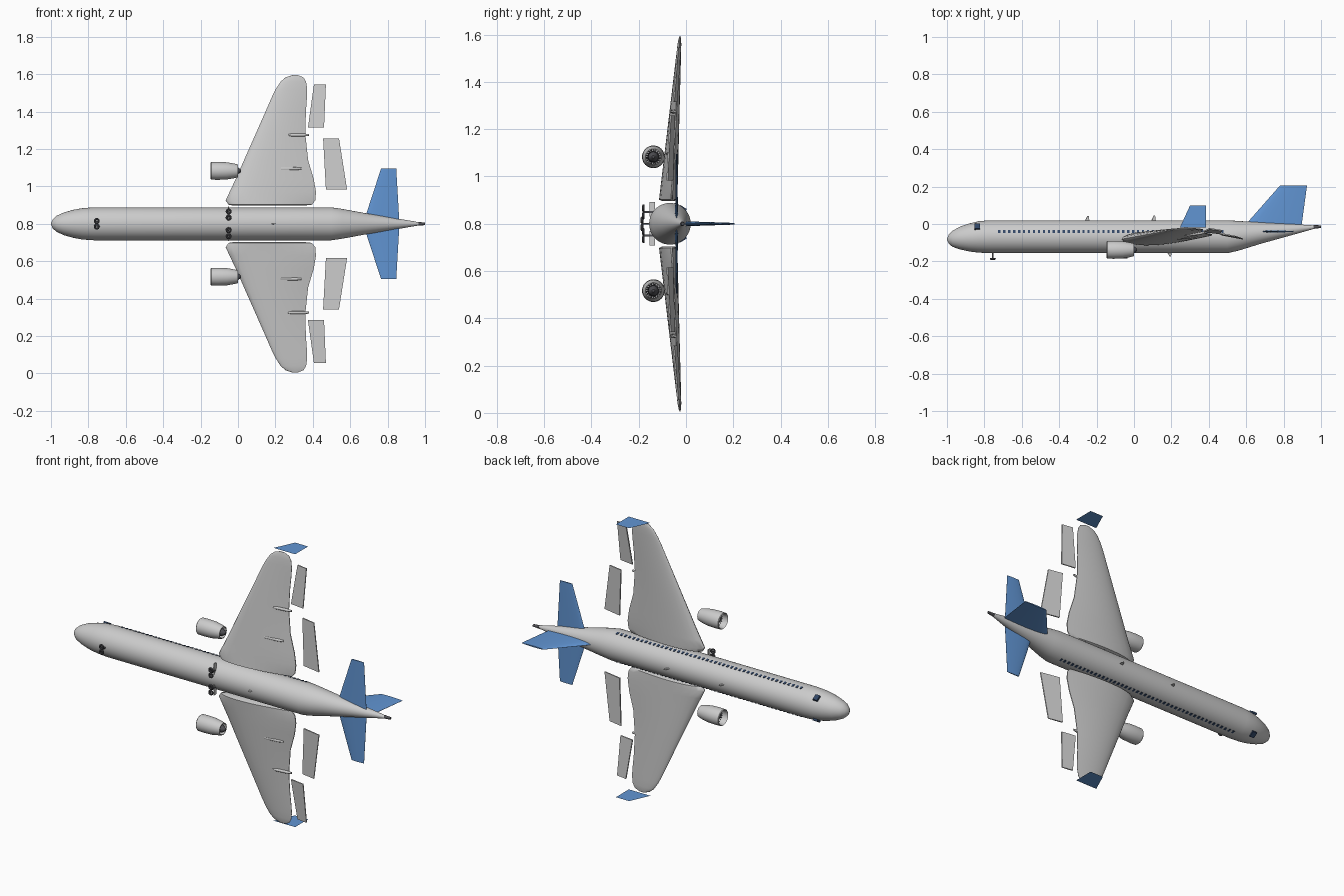
import bpy, bmesh, math
from mathutils import Vector, Matrix

if "Cube" in bpy.data.objects:
    bpy.data.objects.remove(bpy.data.objects["Cube"])

CZ = 0.8       # centre line of the aircraft (span runs along z, belly faces -y)
CY = -0.068    # fuselage axis height


def material(name, rgb):
    m = bpy.data.materials.new(name)
    m.diffuse_color = (*rgb, 1)
    m.use_nodes = True
    m.node_tree.nodes["Principled BSDF"].inputs["Base Color"].default_value = m.diffuse_color
    return m


BLUE = material("tail_blue", (0.12, 0.30, 0.65))
GLASS = material("window_dark", (0.03, 0.06, 0.13))
DARK = material("dark_grey", (0.08, 0.08, 0.09))


def finish(name, bm, mat=None, angle=35):
    bmesh.ops.recalc_face_normals(bm, faces=bm.faces)
    me = bpy.data.meshes.new(name)
    bm.to_mesh(me)
    bm.free()
    ob = bpy.data.objects.new(name, me)
    bpy.context.collection.objects.link(ob)
    if mat:
        me.materials.append(mat)
    bpy.ops.object.select_all(action='DESELECT')
    ob.select_set(True)
    bpy.context.view_layer.objects.active = ob
    bpy.ops.object.shade_smooth_by_angle(angle=math.radians(angle))
    return ob


def loft(bm, rings, loop=False):
    """Skin closed rings; cap the ends, or join last to first."""
    vs = [[bm.verts.new(p) for p in r] for r in rings]
    n = len(vs[0])
    pairs = list(zip(vs, vs[1:])) + ([(vs[-1], vs[0])] if loop else [])
    for a, b in pairs:
        for i in range(n):
            j = (i + 1) % n
            bm.faces.new((a[i], a[j], b[j], b[i]))
    if not loop:
        bm.faces.new(vs[0])
        bm.faces.new(vs[-1])


def circle(x, r, y, z, n=32):
    return [(x, y + r * math.cos(2 * math.pi * i / n), z + r * math.sin(2 * math.pi * i / n))
            for i in range(n)]


def foil(le, te, thick, up, n=8):
    """Aerofoil ring between leading and trailing edge points."""
    le, te, up = Vector(le), Vector(te), Vector(up)
    top, low = [], []
    for i in range(n + 1):
        f = (1 - math.cos(math.pi * i / n)) / 2
        h = thick * (1.3 * math.sqrt(f) * (1 - f) + 0.04 * f)
        p = le.lerp(te, f)
        top.append(p + up * h)
        low.append(p - up * h)
    return top + low[:0:-1]


def box(bm, size, loc, rot=None):
    m = Matrix.Translation(loc) @ (rot or Matrix()) @ Matrix.Diagonal((*size, 1))
    bmesh.ops.create_cube(bm, size=1, matrix=m)


# Fuselage and tail exhaust
body = [(-1, .004, -.082), (-.99, .025, -.081), (-.97, .043, -.079), (-.93, .061, -.075),
        (-.88, .075, -.072), (-.83, .084, -.069), (-.77, .088, CY), (.5, .088, CY),
        (.56, .079, -.063), (.68, .057, -.048), (.86, .027, -.028), (.97, .008, -.016)]
bm = bmesh.new()
loft(bm, [circle(x, r, y, CZ, 48) for x, r, y in body])
finish("fuselage", bm)
bm = bmesh.new()
loft(bm, [circle(.96, .010, -.016, CZ, 16), circle(1, .007, -.014, CZ, 16)])
finish("tail_exhaust", bm, DARK)

# Vertical fin
bm = bmesh.new()
loft(bm, [foil((.61, .012, CZ), (.895, -.015, CZ), .02, (0, 0, 1)),
          foil((.78, .205, CZ), (.925, .205, CZ), .007, (0, 0, 1))])
finish("tail_fin", bm, BLUE)

# Small aerials on the spine and belly
bm = bmesh.new()
for x, y0, y1 in ((-.25, .015, .042), (.105, .015, .046), (.19, -.150, -.173)):
    loft(bm, [foil((x - .014, y0, CZ), (x + .012, y0, CZ), .006, (0, 0, 1), 4),
              foil((x, y1, CZ), (x + .008, y1, CZ), .003, (0, 0, 1), 4)])
finish("aerials", bm)

WING = [(.097, -.02, .35), (.102, -.05, .395), (.125, -.066, .413), (.17, -.045, .417),
        (.24, -.012, .405), (.34, .032, .375), (.48, .094, .360), (.60, .147, .363),
        (.68, .182, .369), (.72, .202, .370), (.76, .228, .364), (.783, .255, .350),
        (.795, .29, .32)]

for s, side in ((1, "left"), (-1, "right")):
    Z = lambda o: CZ + s * o

    # Wing
    bm, rings = bmesh.new(), []
    for o, le, te in WING:
        t = (o - .1) / .7
        c = -.073 + .048 * t
        th = (.062 * (1 - t) + .012) * min(1, (te - le) / .13)
        th *= .7 if o < .1 else 1
        rings.append(foil((le, c - .010 * (1 - t), Z(o)), (te, c + .012 * (1 - t), Z(o)),
                          th, (0, 1, 0), 12))
    loft(bm, rings)
    finish(side + "_wing", bm, angle=50)

    # Winglet: a thin flat plate at the tip
    bm = bmesh.new()
    bm.faces.new([bm.verts.new((x, y, Z(.8))) for x, y in
                  ((.245, -.02), (.30, .10), (.385, .10), (.385, -.02))])
    finish(side + "_winglet", bm, BLUE)

    # Tailplane
    bm = bmesh.new()
    loft(bm, [foil((.675, -.04, Z(.02)), (.862, -.04, Z(.02)), .012, (0, 1, 0)),
              foil((.765, -.04, Z(.296)), (.846, -.04, Z(.296)), .006, (0, 1, 0))])
    finish(side + "_tailplane", bm, BLUE)

    # Lowered flaps: x range and edge heights at the inner and outer end
    for name, inner, outer in (
            ("inboard", (.184, .47, .583, -.058, -.080), (.457, .455, .54, -.050, -.066)),
            ("outboard", (.515, .374, .46, -.040, -.052), (.745, .406, .47, -.025, -.035))):
        bm = bmesh.new()
        loft(bm, [[(x0, y0 + .004, Z(o)), (x1, y1 + .003, Z(o)),
                   (x1, y1 - .003, Z(o)), (x0, y0 - .004, Z(o))]
                  for o, x0, x1, y0, y1 in (inner, outer)])
        finish(f"{side}_{name}_flap", bm)

    # Flap track fairings under the wing
    bm = bmesh.new()
    for o, x0, x1, y in ((.295, .21, .34, -.076), (.475, .267, .38, -.058)):
        loft(bm, [circle(x0, .004, y, Z(o), 12), circle(x0 + .02, .008, y, Z(o), 12),
                  circle(x1 - .03, .008, y + .008, Z(o), 12), circle(x1, .005, y + .012, Z(o), 12)])
    finish(side + "_flap_fairings", bm)

    # Engine: nacelle shell, core with spinner and cone, fan blades
    ez, ey = Z(.283), -.138
    bm = bmesh.new()
    shell = [(-.147, .043), (-.143, .0465), (-.11, .048), (-.06, .046), (-.02, .039), (0, .034),
             (0, .031), (-.03, .036), (-.08, .040), (-.135, .039)]
    loft(bm, [circle(x, r, ey, ez) for x, r in shell], loop=True)
    finish(side + "_engine_nacelle", bm)
    bm = bmesh.new()
    core = [(-.132, .002), (-.125, .007), (-.112, .012), (-.06, .02), (-.01, .022),
            (.003, .016), (.017, .006)]
    loft(bm, [circle(x, r, ey, ez, 24) for x, r in core])
    finish(side + "_engine_core", bm, DARK)
    bm = bmesh.new()
    for x in (-.108, -.03):
        for i in range(18):
            rot = Matrix.Rotation(i * math.tau / 18, 4, 'X')
            c = Vector((x, ey, ez)) + rot @ Vector((0, 0, .025))
            box(bm, (.012, .0015, .028), c, rot @ Matrix.Rotation(.6, 4, 'Z'))
    finish(side + "_engine_fan", bm, DARK)

    # Cabin windows and cockpit window
    bm = bmesh.new()
    for i in range(46):
        box(bm, (.012, .017, .004), (-.72 + i * .0265, -.04, Z(.0835)),
            Matrix.Rotation(-s * .32, 4, 'X'))
    finish(side + "_cabin_windows", bm, GLASS)
    bm = bmesh.new()
    box(bm, (.028, .034, .012), (-.838, -.014, Z(.066)), Matrix.Rotation(-s * .55, 4, 'X'))
    finish(side + "_cockpit_window", bm, GLASS)

    # Main gear door
    bm = bmesh.new()
    box(bm, (.005, .022, .062), (-.05, -.143, Z(.062)))
    finish(side + "_main_gear_door", bm)


# Landing gear: flat-lying wheels, axles and struts
def wheel(bm, x, y, z, R=.0105, r=.0055, n=16, m=8):
    rings = []
    for i in range(n):
        a = math.tau * i / n
        rings.append([(x + (R + r * math.cos(b)) * math.cos(a), y + r * math.sin(b),
                       z + (R + r * math.cos(b)) * math.sin(a))
                      for b in (math.tau * k / m for k in range(m))])
    loft(bm, rings, loop=True)


for name, x, y, z, gap in (("nose_gear", -.755, -.186, CZ, .015),
                           ("left_main_gear", -.05, -.18, CZ + .05, .016),
                           ("right_main_gear", -.05, -.18, CZ - .05, .016)):
    bm = bmesh.new()
    for s in (1, -1):
        wheel(bm, x, y, z + s * gap)
    box(bm, (.006, .006, gap * 2), (x, y, z))
    box(bm, (.008, -.12 - y, .008), (x, (y - .12) / 2, z))
    finish(name, bm, DARK)
